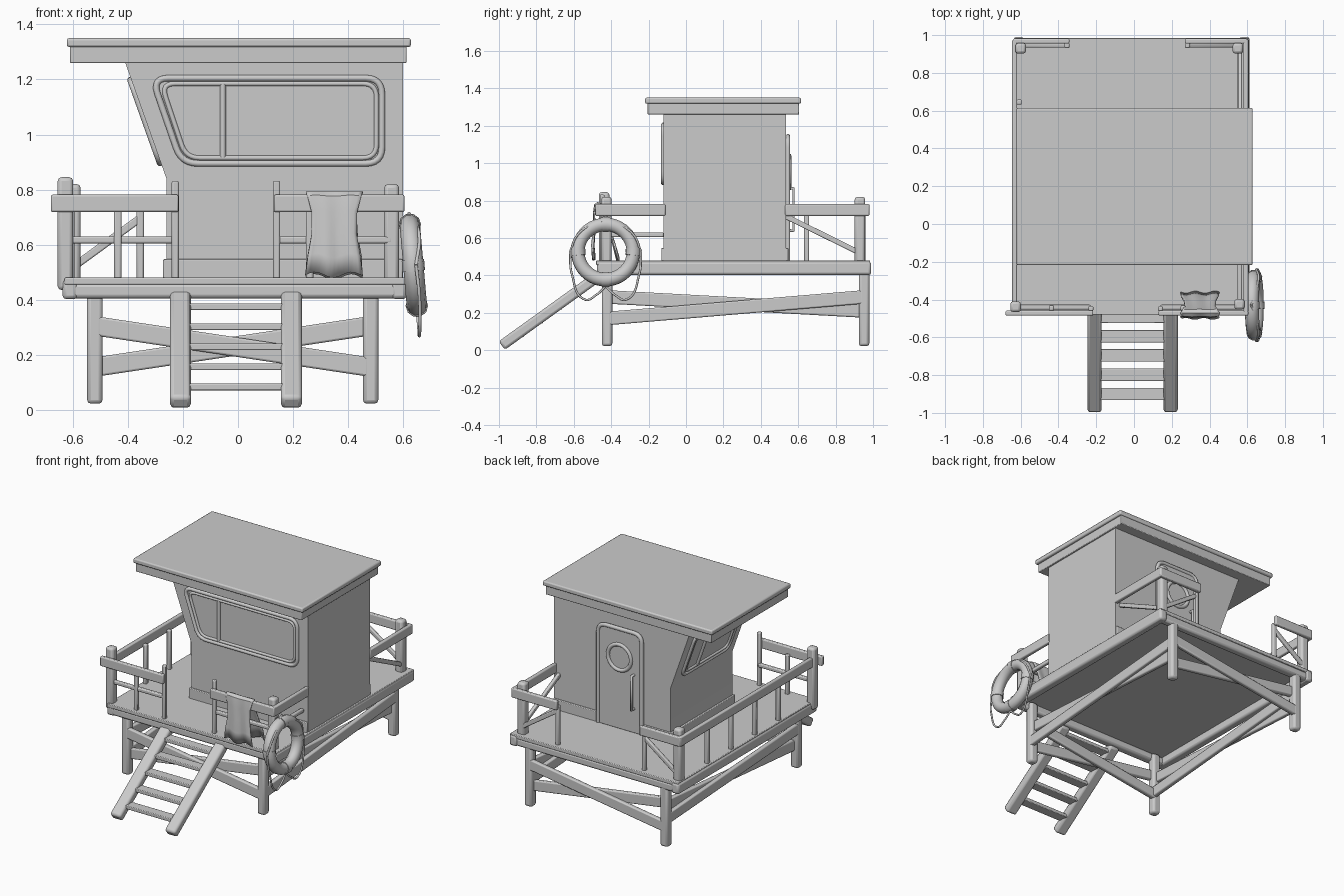
import bpy, bmesh, math
from mathutils import Vector, Matrix

if "Cube" in bpy.data.objects:
    bpy.data.objects.remove(bpy.data.objects["Cube"])

def finish(name, bm, bevel=0.0, seg=2):
    bmesh.ops.recalc_face_normals(bm, faces=bm.faces)
    me = bpy.data.meshes.new(name)
    bm.to_mesh(me)
    bm.free()
    ob = bpy.data.objects.new(name, me)
    bpy.context.collection.objects.link(ob)
    if bevel:
        m = ob.modifiers.new("bevel", "BEVEL")
        m.width, m.segments, m.limit_method = bevel, seg, 'ANGLE'
    bpy.context.view_layer.objects.active = ob
    ob.select_set(True)
    bpy.ops.object.shade_smooth_by_angle(angle=math.radians(35))
    ob.select_set(False)
    return ob

def box(name, x0, x1, y0, y1, z0, z1, bevel=0.004):
    bm = bmesh.new()
    m = Matrix.Translation(((x0+x1)/2, (y0+y1)/2, (z0+z1)/2)) @ Matrix.Diagonal((x1-x0, y1-y0, z1-z0, 1))
    bmesh.ops.create_cube(bm, size=1, matrix=m)
    return finish(name, bm, bevel)

def beam(name, p, q, w, h):
    """Rounded timber from p to q, w across and h deep."""
    p, q = Vector(p), Vector(q)
    d = (q - p).normalized()
    side = d.cross(Vector((0, 0, 1))) if abs(d.z) < 0.99 else Vector((1, 0, 0))
    side.normalize()
    up = side.cross(d)
    rot = Matrix((side, d, up)).transposed().to_4x4()
    bm = bmesh.new()
    bmesh.ops.create_cube(bm, size=1, matrix=Matrix.Translation((p+q)/2) @ rot @ Matrix.Diagonal((w, (q-p).length, h, 1)))
    return finish(name, bm, min(w, h)*0.25)

def post(name, x, y, z0, z1, w):
    return beam(name, (x, y, z0), (x, y, z1), w, w)

def rounded(pts, r, n=6):
    out = []
    for i, c in enumerate(pts):
        c = Vector(c)
        a = c + (Vector(pts[i-1]) - c).normalized()*r
        b = c + (Vector(pts[(i+1) % len(pts)]) - c).normalized()*r
        out += [a*(1-t)**2 + c*2*t*(1-t) + b*t*t for t in [k/n for k in range(n+1)]]
    return out

def tube(name, pts, r, mat=Matrix(), cyclic=True, smooth=False):
    cu = bpy.data.curves.new(name, 'CURVE')
    cu.dimensions, cu.bevel_depth, cu.bevel_resolution, cu.use_fill_caps = '3D', r, 3, True
    s = cu.splines.new('BEZIER' if smooth else 'POLY')
    pp = s.bezier_points if smooth else s.points
    pp.add(len(pts)-1)
    for k, p in zip(pp, pts):
        v = mat @ Vector(p).to_3d()
        if smooth:
            k.co, k.handle_left_type, k.handle_right_type = v, 'AUTO', 'AUTO'
        else:
            k.co = (*v, 1)
    s.use_cyclic_u = cyclic
    ob = bpy.data.objects.new(name, cu)
    bpy.context.collection.objects.link(ob)
    return ob

def plane(origin, xa, ya):
    xa, ya = Vector(xa), Vector(ya).normalized()
    m = Matrix((xa, ya, xa.cross(ya))).transposed().to_4x4()
    m.translation = origin
    return m

# deck and perimeter beams
box("deck", -0.63, 0.61, -0.48, 0.985, 0.455, 0.48)
for x, n in ((-0.61, "left"), (0.585, "right")):
    beam(n + "_deck_beam", (x, -0.475, 0.438), (x, 0.99, 0.438), 0.055, 0.072)
for y, n in ((-0.445, "front"), (0.955, "back")):
    beam(n + "_deck_beam", (-0.63, y, 0.432), (0.605, y, 0.432), 0.055, 0.055)

# legs and cross braces
for x in (-0.52, 0.482):
    for y in (-0.422, 0.952):
        post("leg", x, y, 0.022, 0.45, 0.056)
    beam("side_brace", (x-0.012, -0.42, 0.285), (x-0.012, 0.95, 0.21), 0.03, 0.072)
    beam("side_brace", (x+0.012, -0.42, 0.17), (x+0.012, 0.95, 0.285), 0.03, 0.072)
for y in (-0.422, 0.952):
    beam("cross_brace", (-0.52, y-0.012, 0.305), (0.48, y-0.012, 0.155), 0.03, 0.07)
    beam("cross_brace", (-0.52, y+0.012, 0.155), (0.48, y+0.012, 0.305), 0.03, 0.07)

# ladder
for x in (-0.209, 0.194):
    beam("ladder_rail", (x, -0.985, 0.025), (x, -0.445, 0.413), 0.076, 0.056)
for i in range(5):
    y, z = -0.9 + 0.102*i, 0.083 + 0.073*i
    box("ladder_step", -0.18, 0.165, y-0.033, y+0.033, z-0.012, z+0.012)

# cabin with the left wall leaning out
bm = bmesh.new()
prof = [(-0.26, 0.475), (0.6, 0.475), (0.6, 1.29), (-0.42, 1.29), (-0.26, 0.84)]
f = bm.faces.new([bm.verts.new((x, -0.12, z)) for x, z in prof])
r = bmesh.ops.extrude_face_region(bm, geom=[f])
bmesh.ops.translate(bm, vec=(0, 0.655, 0), verts=[v for v in r['geom'] if isinstance(v, bmesh.types.BMVert)])
finish("cabin", bm)
box("base_board", -0.272, 0.598, -0.132, 0.547, 0.475, 0.547)

# roof
box("roof_fascia", -0.61, 0.612, -0.205, 0.605, 1.26, 1.325)
box("roof_top", -0.622, 0.628, -0.218, 0.615, 1.318, 1.35, 0.008)

# front window
fm = plane((0, -0.122, 0), (1, 0, 0), (0, 0, 1))
tube("front_window_frame", rounded([(-0.312, 1.205), (0.523, 1.205), (0.523, 0.895), (-0.205, 0.895)], 0.06), 0.012, fm)
tube("front_window_inner_frame", rounded([(-0.279, 1.185), (0.503, 1.185), (0.503, 0.915), (-0.189, 0.915)], 0.05), 0.009, fm)
tube("front_window_mullion", [(-0.055, 1.185), (-0.055, 0.915)], 0.011, fm, False)

# window on the leaning wall
sm = plane((-0.263, 0, 0.84), (0, 1, 0), (-0.16, 0, 0.45))
tube("side_window_frame", rounded([(-0.04, 0.06), (0.455, 0.06), (0.455, 0.38), (-0.04, 0.38)], 0.06), 0.012, sm)
tube("side_window_inner_frame", rounded([(-0.018, 0.082), (0.433, 0.082), (0.433, 0.358), (-0.018, 0.358)], 0.05), 0.009, sm)
tube("side_window_mullion", [(0.3, 0.08), (0.3, 0.36)], 0.011, sm, False)

# back door with round window and handle
box("door", -0.045, 0.255, 0.53, 0.55, 0.478, 1.14, 0.005)
arch = [(-0.055, 0.48)] + rounded([(-0.055, 0.48), (-0.055, 1.143), (0.265, 1.143), (0.265, 0.48)], 0.06)[7:21] + [(0.265, 0.48)]
tube("door_frame", arch, 0.013, plane((0, 0.545, 0), (1, 0, 0), (0, 0, 1)), False)
ring = [(0.105 + 0.085*math.cos(a), 0.955 + 0.085*math.sin(a)) for a in [k*math.pi/16 for k in range(32)]]
tube("door_window_frame", ring, 0.013, plane((0, 0.55, 0), (1, 0, 0), (0, 0, 1)))
tube("door_handle", [(0.0, 0.545, 0.865), (0.0, 0.575, 0.865), (0.0, 0.575, 0.64), (0.0, 0.545, 0.64)], 0.009, cyclic=False)

# corner railing posts
post("front_left_post", -0.627, -0.438, 0.435, 0.845, 0.056)
post("front_right_post", 0.558, -0.425, 0.45, 0.82, 0.054)
post("back_left_post", -0.6, 0.93, 0.45, 0.82, 0.056)
post("back_right_post", 0.55, 0.93, 0.45, 0.82, 0.056)

# top rails
RZ = 0.75
for n, p, q in [("front_left", (-0.68, -0.472), (-0.216, -0.472)), ("front_right", (0.13, -0.472), (0.605, -0.472)),
                ("left", (-0.632, -0.46), (-0.632, 0.975)),
                ("right_front", (0.592, -0.47), (0.592, -0.11)), ("right_back", (0.592, 0.53), (0.592, 0.98)),
                ("back_left", (-0.64, 0.968), (-0.342, 0.968)), ("back_right", (0.27, 0.968), (0.6, 0.968))]:
    beam(n + "_top_rail", (*p, RZ), (*q, RZ), 0.026, 0.063)

# middle rails, balusters and diagonals
for n, p, q in [("front_left", (-0.61, -0.44), (-0.23, -0.44)), ("front_right", (0.14, -0.44), (0.56, -0.44)),
                ("right_front", (0.56, -0.43), (0.56, -0.12))]:
    beam(n + "_middle_rail", (*p, 0.617), (*q, 0.617), 0.025, 0.025)
for x in (-0.228, 0.14):
    post("gate_post", x, -0.448, 0.47, 0.832, 0.026)
for x, y in [(-0.437, -0.445), (0.26, -0.445), (-0.355, 0.945), (0.283, 0.945)] + [(-0.608, 0.645 - 0.25*i) for i in range(4)]:
    post("baluster", x, y, 0.47, 0.74, 0.027)
beam("back_left_diagonal", (-0.59, 0.945, 0.525), (-0.35, 0.945, 0.7), 0.022, 0.028)
beam("back_right_diagonal", (0.55, 0.945, 0.525), (0.29, 0.945, 0.7), 0.022, 0.028)
beam("right_back_diagonal", (0.56, 0.92, 0.525), (0.56, 0.535, 0.715), 0.022, 0.028)

# towel draped over the front rail
path = [(-0.497, 0.49), (-0.502, 0.56), (-0.495, 0.64), (-0.496, 0.72), (-0.49, 0.778), (-0.472, 0.793),
        (-0.452, 0.783), (-0.435, 0.72), (-0.405, 0.64), (-0.38, 0.56), (-0.36, 0.485)]
bm = bmesh.new()
N = 14
rows = []
for j, (y, z) in enumerate(path):
    half = 0.092 + 0.012*math.cos(j*1.3)
    rows.append([bm.verts.new((0.35 + half*(2*i/N-1), y + 0.006*math.sin(i*0.9 + j*0.3)*(abs(j-5)/5),
                               z + 0.01*math.sin(i*0.7)*(abs(j-5)/5))) for i in range(N+1)])
for a, b in zip(rows, rows[1:]):
    for i in range(N):
        bm.faces.new((a[i], a[i+1], b[i+1], b[i]))
towel = finish("towel", bm)
towel.modifiers.new("thickness", "SOLIDIFY").thickness = 0.008

# life ring with bands and a hanging rope
RM = Matrix.Translation((0.637, -0.43, 0.525)) @ Matrix.Rotation(math.radians(-5), 4, 'Y')
def ring_mat(a):
    return RM @ Matrix.Rotation(a, 4, 'X')
def circle(r, n=48):
    return [(0, r*math.cos(2*math.pi*k/n), r*math.sin(2*math.pi*k/n)) for k in range(n)]
tube("life_ring", circle(0.148), 0.037, RM)
for k in range(4):
    a0 = math.pi/2*k
    arc = [(0, 0.148*math.cos(a), 0.148*math.sin(a)) for a in (-0.13, -0.065, 0, 0.065, 0.13)]
    tube("ring_band", arc, 0.041, ring_mat(a0), False)
for s in (-1, 1):
    tube("hanging_rope", [(0.01, s*0.19, 0), (0.012, s*0.18, -0.12), (0.0, s*0.11, -0.255),
                          (0.0, s*0.05, -0.23), (0, 0, -0.185)], 0.006, RM, False, True)
    tube("upper_rope", [(0.01, s*0.19, 0), (0.03, s*0.15, 0.09), (0.02, s*0.06, 0.155), (0, 0, 0.19)], 0.006, RM, False, True)
